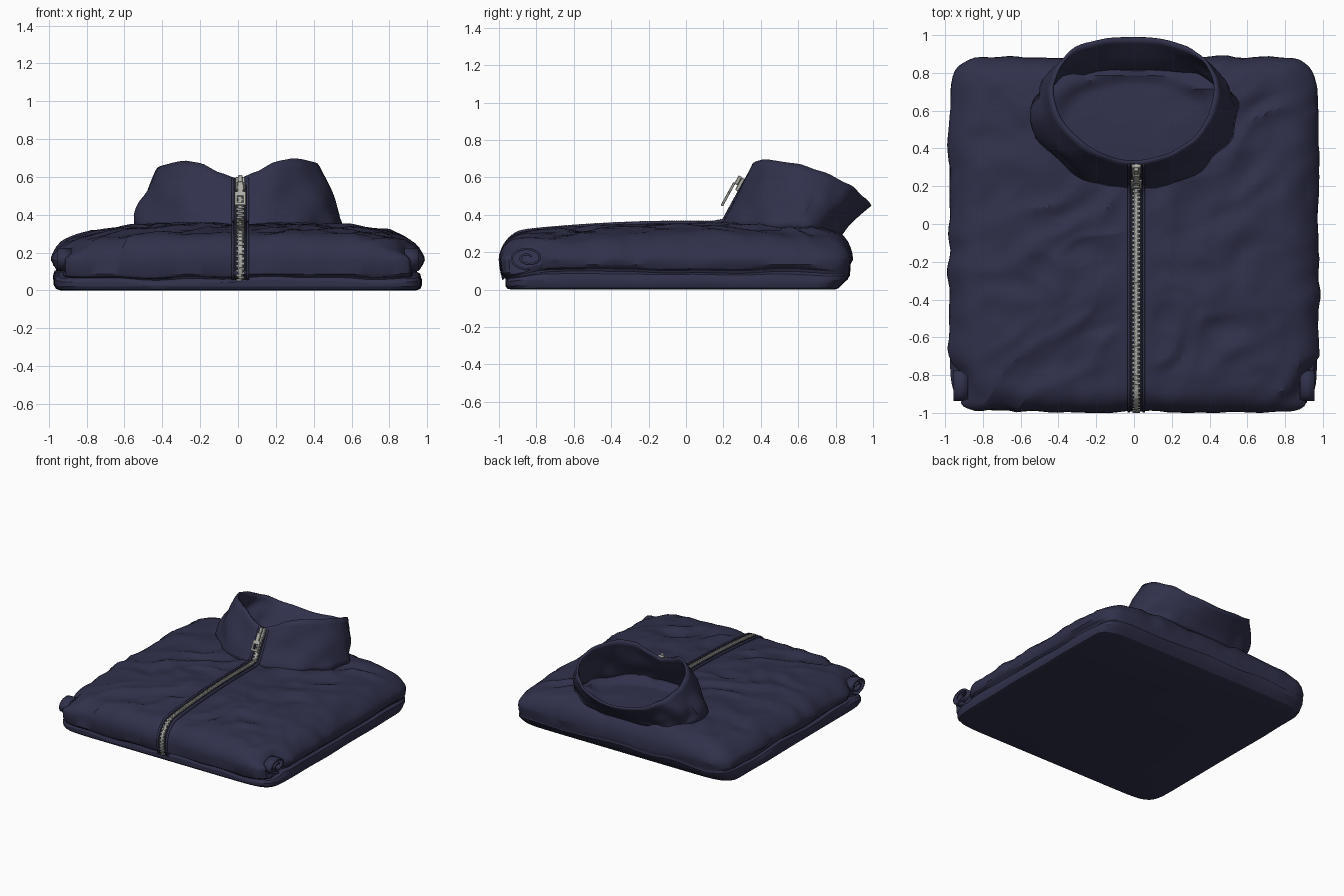
import bpy, bmesh, math
from mathutils import Vector, Matrix, noise

if "Cube" in bpy.data.objects:
    bpy.data.objects.remove(bpy.data.objects["Cube"])

HX, HY, YC = 0.975, 0.935, -0.055     # body half sizes and centre
ROLL, EDGE = 0.16, 0.13               # height and width of the rounded edge
ZIP_X = 0.012


def material(name, rgb):
    m = bpy.data.materials.new(name)
    m.use_nodes = True
    m.diffuse_color = (*rgb, 1)
    m.node_tree.nodes["Principled BSDF"].inputs["Base Color"].default_value = (*rgb, 1)
    return m


navy = material("navy_fabric", (0.03, 0.031, 0.071))
dark = material("dark_zip_tape", (0.016, 0.016, 0.028))
metal = material("zip_metal", (0.42, 0.42, 0.39))


def finish(bm, name, mat, angle=26, thickness=0):
    bmesh.ops.recalc_face_normals(bm, faces=bm.faces)
    me = bpy.data.meshes.new(name)
    bm.to_mesh(me)
    bm.free()
    me.materials.append(mat)
    me.shade_smooth()
    me.set_sharp_from_angle(angle=math.radians(angle))
    ob = bpy.data.objects.new(name, me)
    bpy.context.collection.objects.link(ob)
    if thickness:
        mod = ob.modifiers.new("thickness", "SOLIDIFY")
        mod.thickness = thickness
        mod.offset = 0
    return ob


def skin(bm, rows, closed):
    """Join rows of points with quads."""
    vs = [[bm.verts.new(p) for p in row] for row in rows]
    n = len(vs[0])
    for a, b in zip(vs, vs[1:]):
        for i in range(n if closed else n - 1):
            j = (i + 1) % n
            bm.faces.new((a[i], a[j], b[j], b[i]))
    return vs


def smooth(e0, e1, x):
    t = min(max((x - e0) / (e1 - e0), 0), 1)
    return t * t * (3 - 2 * t)


def neck(x, y):
    """1 in the neck opening, 0 outside the collar foot."""
    return 1 - smooth(0.55, 0.95, (x / 0.5) ** 2 + ((y - 0.52) / 0.3) ** 2)


def wrinkle(x, y):
    """Diagonal fabric creases, calm beside the zip and in the neck."""
    a, b = 0.8 * x + 0.6 * y, 0.8 * y - 0.6 * x
    b += 0.15 * noise.noise(Vector((x * 3, y * 3, 7)))
    sharp = 0.45 - abs(noise.noise(Vector((a * 1.8, b * 4.5, 2)))) * 2
    cross = 0.4 - abs(noise.noise(Vector((x * 5, y * 5, 9)))) * 2
    fine = noise.noise(Vector((a * 5, b * 10, 5)))
    w = 0.021 * sharp + 0.01 * cross + 0.012 * fine
    return w * smooth(0.03, 0.16, abs(x - ZIP_X)) * (1 - 0.8 * neck(x, y))


def top_height(x, y):
    z = 0.35 - 0.1 * (abs(x) / HX) ** 4
    z -= 0.06 * min(y, 0) ** 2 + 0.2 * max(y - 0.4, 0) ** 2
    return z - 0.04 * neck(x, y)


def edge_height(x, y, d):
    k = 1 - min(d / EDGE, 1)
    return ROLL + (top_height(x, y) - ROLL) * math.sqrt(1 - k * k)


def side_notch(y, z):
    """Hollow near the front of each side, where the rolled ends show."""
    return 0.045 * smooth(-0.98, -0.9, y) * smooth(-0.7, -0.78, y) \
        * smooth(0.07, 0.11, z) * smooth(0.28, 0.24, z)


# Folded body: concentric rounded squares from underside, up the sides, over the top
N = 44
line = [2 * i / N - 1 for i in range(N)]
square = [(t, -1) for t in line] + [(1, t) for t in line] \
    + [(-t, 1) for t in line] + [(-1, -t) for t in line]
outline = []
for px, py in square:
    f = (abs(px) ** 14 + abs(py) ** 14) ** (-1 / 14)
    outline.append((px * f, py * f))

side = [(0.04, 0), (0.015, 0.008), (0.005, 0.03), (0.004, 0.06), (0.012, 0.085),
        (0.035, 0.095), (0.03, 0.105), (0.012, 0.115), (0.002, 0.135)]
rows = []
for d, z in side:
    row = []
    for qx, qy in outline:
        back, front = smooth(0.75, 1, qy), smooth(0.75, 1, -qy)
        inset = d * (1 - 0.85 * back) if z > 0.05 else d
        x, y = qx * HX * (1 - inset), YC + qy * HY * (1 - inset)
        wave = noise.noise(Vector((x * 3, y * 3, z * 9)))
        y -= 0.05 * back * (1 - smooth(0, 0.09, z))
        y += 0.02 * front * (z < 0.09)
        zz = z * (1 - 0.35 * front) + (0.025 * wave if 0.03 < z < 0.12 else 0)
        row.append((x + (0.01 * wave - side_notch(y, zz)) * qx, y, zz))
    rows.append(row)
insets = [EDGE * (1 - math.cos(math.pi / 2 * i / 7)) for i in range(8)]
insets += [EDGE + (0.985 - EDGE) * i / 36 for i in range(1, 37)]
for d in insets:
    row = []
    for qx, qy in outline:
        x, y = qx * HX * (1 - d), YC + qy * HY * (1 - d)
        z = edge_height(x, y, d)
        w = wrinkle(x, y)
        out = 0.9 * w * (1 - smooth(0, EDGE, d))
        notch = side_notch(y, z) * (1 - smooth(0, EDGE, d))
        row.append((x + (out - notch) * qx, y + out * qy, z + w * smooth(0, 0.06, d)))
    rows.append(row)
bm = bmesh.new()
vs = skin(bm, rows, True)
bm.faces.new(vs[0])
bm.faces.new(vs[-1])
finish(bm, "folded_body", navy)

# Rolled fabric ends in the side hollows
for s, label in ((1, "left"), (-1, "right")):
    bm = bmesh.new()
    spiral = []
    for i in range(37):
        a, r = 0.3 + i * 0.3, 0.012 + i * 0.0015
        spiral.append((-0.845 + 1.5 * r * math.cos(a), 0.17 + 0.95 * r * math.sin(a)))
    skin(bm, [[(s * x, y, z) for y, z in spiral] for x in (0.88, 0.955)], False)
    finish(bm, label + "_rolled_fold", navy, thickness=0.012)

# Stand collar leaning back, with a wavy rim
RIM = [(0, 0.585), (12, 0.62), (28, 0.68), (42, 0.695), (72, 0.67), (90, 0.63),
       (125, 0.56), (150, 0.495), (180, 0.455)]


def rim_height(deg):
    for (a, za), (b, zb) in zip(RIM, RIM[1:]):
        if deg <= b:
            return za + (zb - za) * (smooth(a, b, deg) + (deg - a) / (b - a)) / 2
    return RIM[-1][1]


def collar_point(t, v):
    """t runs round from the front, v runs up from the foot."""
    s, c = math.sin(t), math.cos(t)
    sx = math.copysign(abs(s) ** (0.78 if c < 0 else 1), s)
    x0, y0 = 0.54 * sx, 0.6 - (0.41 if c > 0 else 0.22) * c
    x1, y1 = 0.425 * sx, 0.72 - (0.39 if c > 0 else 0.265) * c
    z0 = 0.33 - 0.045 * smooth(0, 1, -c)
    z1 = rim_height(math.degrees(math.acos(c))) + 0.02 * min(s, 0)
    n = noise.noise(Vector((s * 3, c * 3, v * 2.5))) * 0.04 * min(1, abs(s) * 2) * (1 - v * 0.6)
    u = v ** (1.3 if c < 0 else 1)
    bulge = 0.02 * math.sin(math.pi * v)
    return Vector((x0 + (x1 - x0) * v + (bulge + n) * s,
                   y0 + (y1 - y0) * u - n * c, z0 + (z1 - z0) * v))


bm = bmesh.new()
M = 72
skin(bm, [[collar_point(2 * math.pi * i / M - math.pi, v / 9) for i in range(M)]
          for v in range(10)], True)
finish(bm, "collar", navy, thickness=0.018)

# Zip path in the y-z plane: front edge, chest, collar
front_y = YC - HY
path = [(front_y + 0.025, 0.06), (front_y + 0.015, 0.1), (front_y + 0.01, 0.13)]
path += [(front_y + 0.01 + d * HY, edge_height(0, front_y + d * HY, d)) for d in insets[:8]]
path += [(y / 20, top_height(0, y / 20)) for y in range(-16, 4)]
path += [tuple(collar_point(0, v / 8).yz) for v in range(1, 9)]
path = [Vector(p) for p in path]


def normal(i):
    d = path[min(i + 1, len(path) - 1)] - path[max(i - 1, 0)]
    return Vector((-d.y, d.x)).normalized()


def ribbon(name, centre, width, lift, mat, thick):
    rows = []
    for x in (centre - width / 2, centre + width / 2):
        pts = [p + normal(i) * lift for i, p in enumerate(path)]
        rows.append([(x, p.x, p.y) for p in pts])
    bm = bmesh.new()
    skin(bm, rows, False)
    finish(bm, name, mat, thickness=thick)


ribbon("zip_tape", ZIP_X, 0.07, 0.01, dark, 0.006)
ribbon("zip_chain", ZIP_X, 0.022, 0.014, metal, 0.006)
for s, label in ((1, "left"), (-1, "right")):
    ribbon(label + "_zip_lip", ZIP_X + s * 0.039, 0.014, 0.008, navy, 0.02)


def block(bm, x, p, angle, size):
    m = Matrix.Translation((x, p[0], p[1])) @ Matrix.Rotation(angle, 4, "X")
    bmesh.ops.create_cube(bm, size=1, matrix=m @ Matrix.Diagonal((*size, 1)))


# Interlocking teeth
bm = bmesh.new()
STEP, carry, count = 0.012, 0, 0
for a, b in zip(path, path[1:]):
    length, d = (b - a).length, (b - a).normalized()
    while carry < length:
        p = a + d * carry + Vector((-d.y, d.x)) * 0.016
        block(bm, ZIP_X + (0.006 if count % 2 else -0.006), p,
              math.atan2(d.y, d.x), (0.027, 0.009, 0.007))
        count += 1
        carry += STEP
    carry -= length
finish(bm, "zip_teeth", metal)

# Slider and hanging pull tab, following the collar slope
high = path[-1]
d = (high - path[-8]).normalized()
out = Vector((-d.y, d.x))
slope = math.atan2(d.y, d.x)
parts = [(0, -0.04, 0.024, (0.05, 0.075, 0.022)),    # slider
         (0, -0.025, 0.045, (0.022, 0.05, 0.02)),    # bridge
         (0, -0.08, 0.056, (0.032, 0.07, 0.014)),    # neck
         (0, -0.118, 0.056, (0.062, 0.03, 0.014)),   # tab head
         (0.023, -0.15, 0.056, (0.016, 0.06, 0.014)),
         (-0.023, -0.15, 0.056, (0.016, 0.06, 0.014)),
         (0, -0.178, 0.056, (0.062, 0.018, 0.014))]
bm = bmesh.new()
for x, along, lift, size in parts:
    block(bm, ZIP_X + x, high + d * along + out * lift, slope, size)
pull = finish(bm, "zip_pull", metal)
bevel = pull.modifiers.new("soft_edges", "BEVEL")
bevel.width = 0.003
